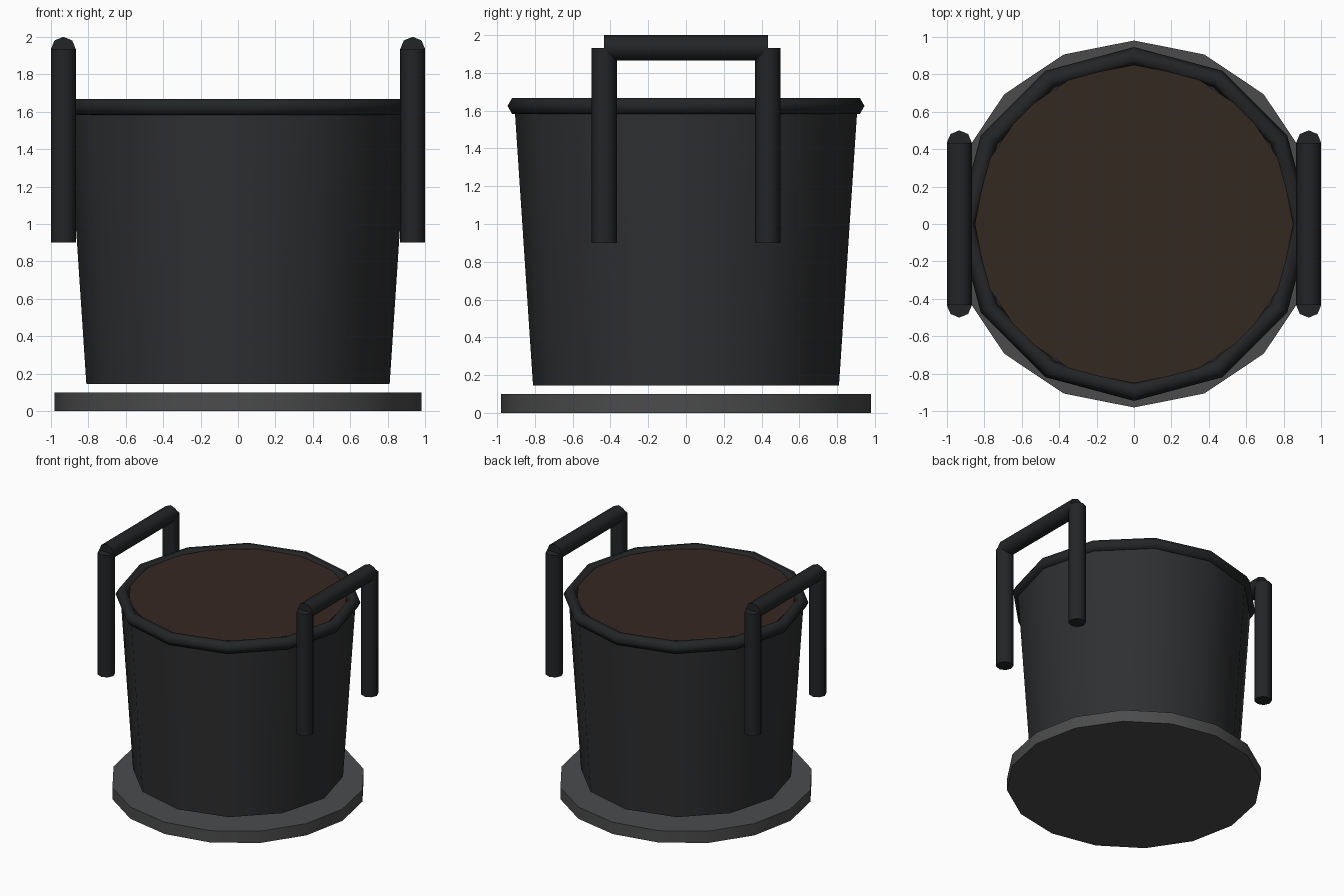
import bpy
from math import radians

if "Cube" in bpy.data.objects:
    bpy.data.objects.remove(bpy.data.objects["Cube"])


def material(name, r, g, b):
    m = bpy.data.materials.new(name)
    m.diffuse_color = (r, g, b, 1)
    m.use_nodes = True
    m.node_tree.nodes["Principled BSDF"].inputs["Base Color"].default_value = m.diffuse_color
    return m


pot_dark = material("pot_dark", 0.028, 0.029, 0.031)
trim_dark = material("trim_dark", 0.016, 0.018, 0.019)
saucer_grey = material("saucer_grey", 0.07, 0.071, 0.073)
soil_brown = material("soil_brown", 0.036, 0.021, 0.015)


def finish(name, mat, angle=50):
    ob = bpy.context.object
    ob.name = name
    ob.data.materials.append(mat)
    bpy.ops.object.shade_smooth_by_angle(angle=radians(angle))
    return ob


def tapered(name, mat, sides, r_low, r_high, z_low, z_high, x=0, y=0):
    bpy.ops.mesh.primitive_cone_add(
        vertices=sides, radius1=r_low, radius2=r_high, depth=z_high - z_low,
        location=(x, y, (z_low + z_high) / 2))
    return finish(name, mat)


# Saucer, pot body and soil
tapered("saucer", saucer_grey, 16, 0.98, 0.98, 0.0, 0.10)
tapered("pot_body", pot_dark, 12, 0.81, 0.908, 0.145, 1.625)
tapered("soil", soil_brown, 16, 0.85, 0.85, 1.60, 1.655)

# Rim ring with a hexagonal section
bpy.ops.mesh.primitive_torus_add(
    major_segments=12, minor_segments=6, major_radius=0.895,
    minor_radius=0.05, location=(0, 0, 1.625))
finish("rim", trim_dark, 65)

# Handles: two legs and a crossbar on each side
R, HX, HY, TOP = 0.067, 0.933, 0.433, 1.933
for side, sx in (("left", -1), ("right", 1)):
    for end, sy in (("front", -1), ("back", 1)):
        tapered(f"{side}_handle_{end}_leg", trim_dark, 8, R, R, 0.90, TOP,
                sx * HX, sy * HY)
    bpy.ops.mesh.primitive_cylinder_add(
        vertices=8, radius=R, depth=2 * HY, location=(sx * HX, 0, TOP),
        rotation=(radians(90), 0, 0))
    finish(f"{side}_handle_bar", trim_dark)
